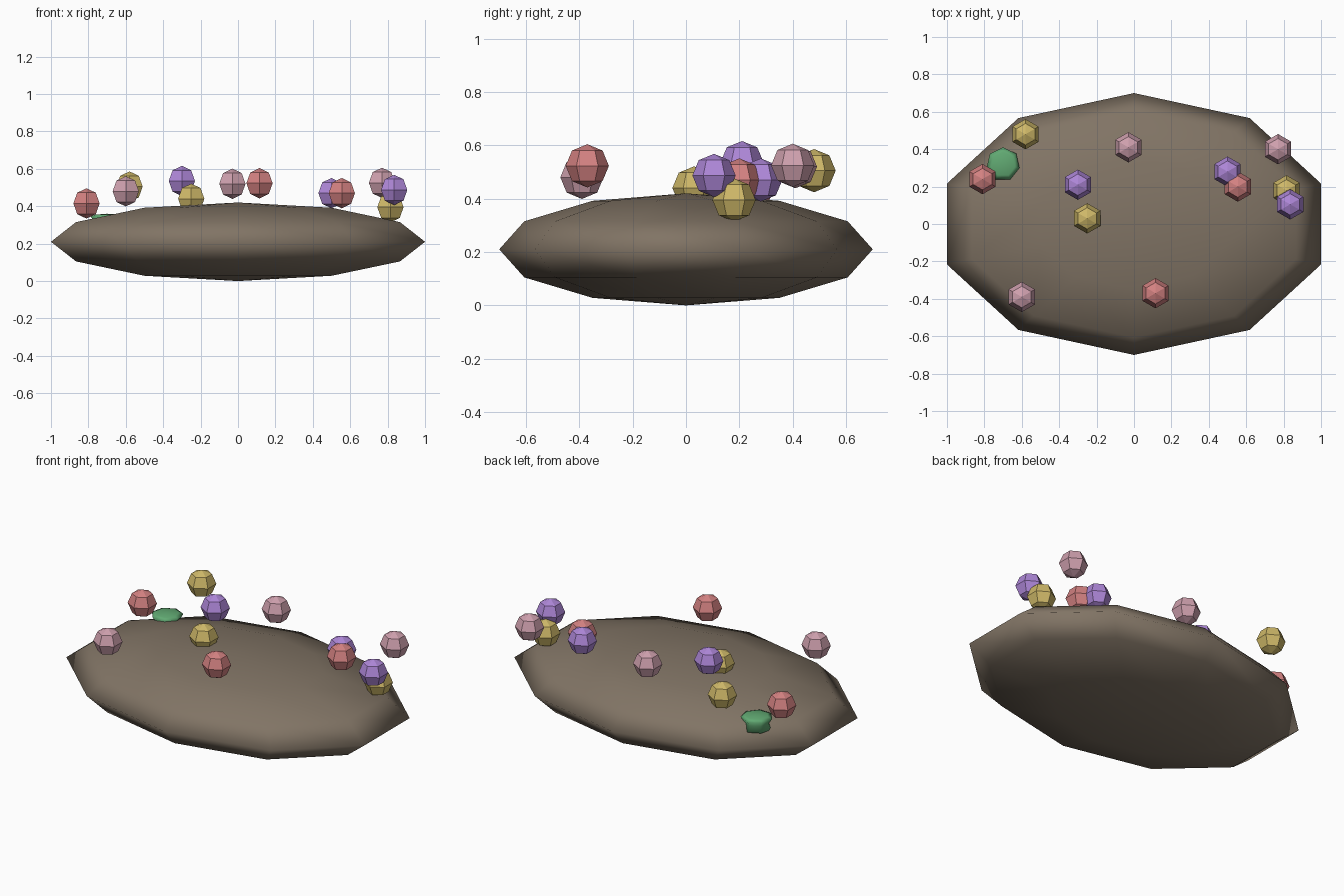
import bpy, bmesh, math

if "Cube" in bpy.data.objects:
    bpy.data.objects.remove(bpy.data.objects["Cube"])


def material(name, rgb):
    m = bpy.data.materials.new(name)
    m.diffuse_color = (*rgb, 1)
    m.use_nodes = True
    m.node_tree.nodes["Principled BSDF"].inputs["Base Color"].default_value = m.diffuse_color
    return m


def lathe(name, profile, segs, scale, centre, mat, smooth=False, capped=False):
    """Spin (radius, height) points, top pole to bottom, one corner facing +y."""
    bm = bmesh.new()
    rings = []
    for r, z in profile:
        n = 1 if r < 1e-6 else segs
        rings.append([bm.verts.new((r * math.cos(math.pi / 2 + math.tau * i / segs) * scale[0],
                                    r * math.sin(math.pi / 2 + math.tau * i / segs) * scale[1],
                                    z * scale[2])) for i in range(n)])
    for a, b in zip(rings, rings[1:]):
        for i in range(segs):
            j = (i + 1) % segs
            quad = [a[i % len(a)], b[i % len(b)], b[j % len(b)], a[j % len(a)]]
            bm.faces.new(list(dict.fromkeys(quad)))
    if capped:
        bm.faces.new(rings[-1])
    bmesh.ops.recalc_face_normals(bm, faces=bm.faces)
    for f in bm.faces:
        f.smooth = smooth
    me = bpy.data.meshes.new(name)
    bm.to_mesh(me)
    bm.free()
    me.materials.append(mat)
    ob = bpy.data.objects.new(name, me)
    ob.location = centre
    bpy.context.collection.objects.link(ob)
    return ob


def sphere_profile(rings):
    return [(math.sin(math.pi * i / rings), math.cos(math.pi * i / rings)) for i in range(rings + 1)]


soil = material("soil", (0.22, 0.175, 0.13))
green = material("green", (0.12, 0.40, 0.17))
colours = {
    "red": material("red", (0.65, 0.22, 0.22)),
    "purple": material("purple", (0.42, 0.24, 0.68)),
    "yellow": material("yellow", (0.62, 0.48, 0.14)),
    "pink": material("pink", (0.62, 0.35, 0.42)),
}

# Flattened soil mound
lathe("mound", sphere_profile(6), 10, (1.0 / math.cos(math.radians(18)), 0.7, 0.21),
      (0, 0, 0.21), soil, smooth=True)

# Small green tuft half sunk in the mound
lathe("leaf_tuft", [(0, 0.03), (0.065, 0.025), (0.09, 0.015), (0.07, -0.015), (0.085, -0.05)],
      7, (1, 1, 1), (-0.70, 0.32, 0.33), green, smooth=True, capped=True)

# Flower heads above the mound
flowers = [
    ("yellow", -0.58, 0.48, 0.505), ("red", -0.81, 0.24, 0.415),
    ("pink", -0.03, 0.41, 0.52), ("purple", -0.30, 0.21, 0.535),
    ("yellow", -0.25, 0.03, 0.44), ("purple", 0.50, 0.28, 0.47),
    ("red", 0.555, 0.20, 0.47), ("pink", 0.77, 0.40, 0.525),
    ("yellow", 0.815, 0.18, 0.395), ("purple", 0.835, 0.105, 0.487),
    ("pink", -0.60, -0.39, 0.48), ("red", 0.115, -0.37, 0.523),
]
for i, (c, x, y, z) in enumerate(flowers):
    lathe(f"flower_head_{i + 1}", sphere_profile(4), 6, (0.081, 0.081, 0.081), (x, y, z), colours[c])
